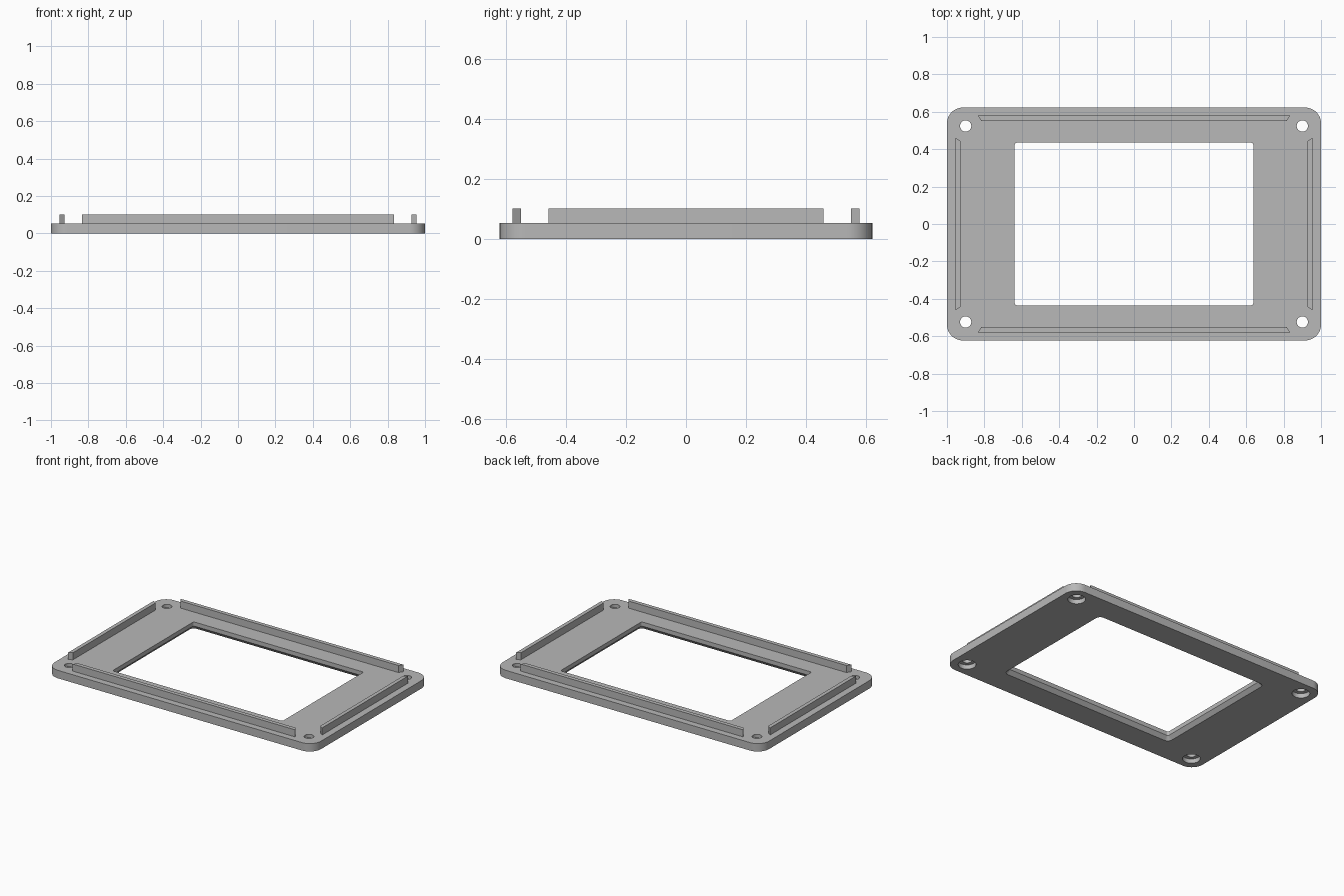
import bpy
import bmesh
from math import sin, cos, pi, radians

cube = bpy.data.objects.get("Cube")
if cube:
    bpy.data.objects.remove(cube, do_unlink=True)

grey = bpy.data.materials.new("light_grey")
grey.use_nodes = True
colour = (0.48, 0.48, 0.48, 1)
grey.diffuse_color = colour
grey.node_tree.nodes["Principled BSDF"].inputs["Base Color"].default_value = colour

PLATE_TOP = 0.054
RIDGE_TOP = 0.102


def rounded_outline(half_x, half_y, radius, steps=12, centre=(0, 0)):
    """Counter-clockwise rectangle outline with round corners."""
    points = []
    for quarter, (sx, sy) in enumerate([(1, 1), (-1, 1), (-1, -1), (1, -1)]):
        for i in range(steps + 1):
            a = (quarter + i / steps) * pi / 2
            points.append((centre[0] + sx * (half_x - radius) + radius * cos(a),
                           centre[1] + sy * (half_y - radius) + radius * sin(a)))
    return points


def circle(radius, centre, sides=40):
    return [(centre[0] + radius * cos(2 * pi * i / sides),
             centre[1] + radius * sin(2 * pi * i / sides)) for i in range(sides)]


def loft(name, sections):
    """Closed solid through (outline, z) sections with equal point counts."""
    bm = bmesh.new()
    rings = [[bm.verts.new((x, y, z)) for x, y in pts] for pts, z in sections]
    count = len(rings[0])
    for low, high in zip(rings, rings[1:]):
        for i in range(count):
            j = (i + 1) % count
            bm.faces.new((low[i], low[j], high[j], high[i]))
    bm.faces.new(rings[0][::-1])
    bm.faces.new(rings[-1])
    bmesh.ops.recalc_face_normals(bm, faces=bm.faces)
    mesh = bpy.data.meshes.new(name)
    bm.to_mesh(mesh)
    bm.free()
    mesh.materials.append(grey)
    obj = bpy.data.objects.new(name, mesh)
    bpy.context.collection.objects.link(obj)
    return obj


def activate(obj):
    bpy.ops.object.select_all(action='DESELECT')
    obj.select_set(True)
    bpy.context.view_layer.objects.active = obj


def cut(target, cutter):
    activate(target)
    mod = target.modifiers.new("cut", 'BOOLEAN')
    mod.operation = 'DIFFERENCE'
    mod.solver = 'EXACT'
    mod.object = cutter
    bpy.ops.object.modifier_apply(modifier=mod.name)
    bpy.data.objects.remove(cutter, do_unlink=True)


# Base plate with rounded corners
outer = rounded_outline(1.0, 0.6225, 0.085)
plate = loft("bezel_plate", [(outer, 0), (outer, PLATE_TOP)])

# Window, chamfered on the underside
wide = rounded_outline(0.66, 0.457, 0.032, 6)
narrow = rounded_outline(0.638, 0.435, 0.012, 6)
cut(plate, loft("window_cutter", [(wide, -0.02), (wide, 0),
                                  (narrow, 0.026), (narrow, 0.1)]))

# Corner screw holes, counterbored from below
for sx in (-1, 1):
    for sy in (-1, 1):
        centre = (sx * 0.9, sy * 0.524)
        bore, hole = circle(0.055, centre), circle(0.03, centre)
        cut(plate, loft("hole_cutter", [(bore, -0.02), (bore, 0.03),
                                        (hole, 0.03), (hole, 0.1)]))

activate(plate)
bpy.ops.object.shade_smooth_by_angle(angle=radians(30))


# Locating ridges with mitred ends, longer on the outer side
def ridge(name, half_length, inner, outer_edge, turn):
    mitre = outer_edge - inner
    shape = [(-half_length + mitre * 0.65, inner), (half_length - mitre * 0.65, inner),
             (half_length, outer_edge), (-half_length, outer_edge)]
    pts = [(x * cos(turn) - y * sin(turn), x * sin(turn) + y * cos(turn))
           for x, y in shape]
    loft(name, [(pts, PLATE_TOP), (pts, RIDGE_TOP)])


ridge("back_ridge", 0.835, 0.552, 0.579, 0)
ridge("front_ridge", 0.835, 0.552, 0.579, pi)
ridge("right_ridge", 0.46, 0.928, 0.954, pi / 2)
ridge("left_ridge", 0.46, 0.928, 0.954, -pi / 2)
